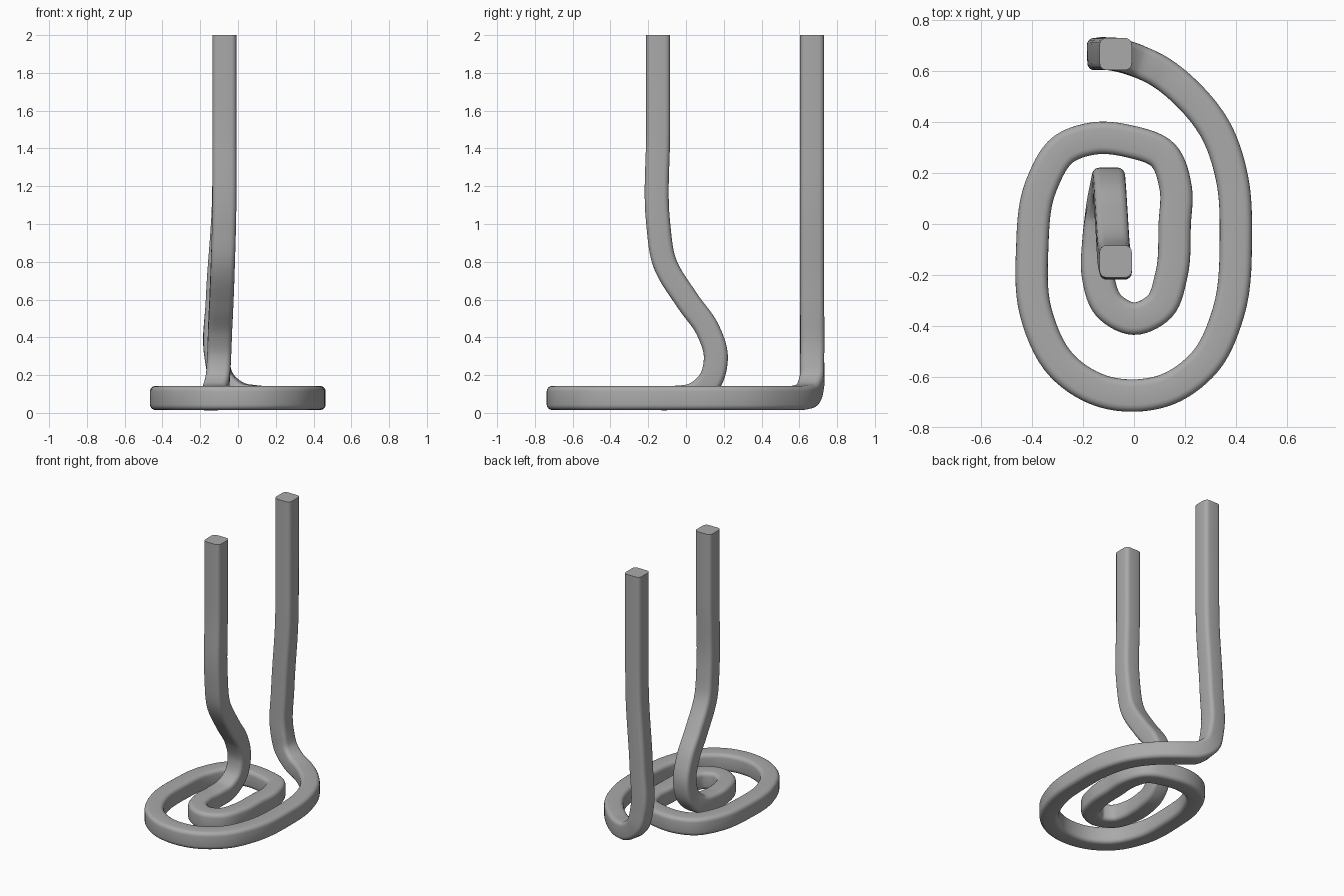
import bpy, bmesh
from math import cos, sin, radians, pi
from mathutils import Vector

cube = bpy.data.objects.get("Cube")
if cube:
    bpy.data.objects.remove(cube, do_unlink=True)

HALF, ROUND, BASE = 0.0635, 0.028, 0.079

# Centre line: x, y, z, heading of the bar in degrees
inner_leg = [(-.072, -.147, 2, -90), (-.072, -.147, 1.5, -90), (-.074, -.147, 1, -90),
             (-.08, -.115, .8, -90), (-.088, .01, .59, -90), (-.095, .115, .44, -90),
             (-.1, .158, .3, -90), (-.108, .13, .175, -90), (-.125, .05, .1, -90)]
spiral = [(-.14, -.07, -90), (-.142, -.2, -85), (-.1, -.32, -45), (0, -.372, 0),
          (.1, -.325, 50), (.147, -.2, 80), (.16, 0, 90), (.164, .14, 95),
          (.115, .27, 145), (-.02, .325, 170), (-.15, .337, 180), (-.275, .295, 215),
          (-.365, .15, 255), (-.4, -.1, 270), (-.385, -.35, 285), (-.28, -.56, 315),
          (-.13, -.655, 340), (0, -.674, 360), (.13, -.65, 380), (.28, -.54, 410),
          (.37, -.35, 435), (.4, -.05, 450), (.385, .18, 465), (.32, .37, 480),
          (.21, .51, 500)]
outer_leg = [(.09, .605, .082, 515), (0, .645, .1, 525), (-.08, .667, .17, 535),
             (-.113, .668, .29, 540), (-.107, .668, .6, 540), (-.075, .668, 1.1, 540),
             (-.072, .668, 1.5, 540), (-.072, .668, 2, 540)]
knots = [Vector(p) for p in inner_leg + [(x, y, BASE, a) for x, y, a in spiral] + outer_leg]


def smooth_path(points, steps):
    """Hermite curve with slopes weighted by chord length."""
    gaps = [(b.xyz - a.xyz).length for a, b in zip(points, points[1:])]
    chords = [(b - a) / g for a, b, g in zip(points, points[1:], gaps)]
    slopes = [chords[0]]
    for i in range(1, len(chords)):
        g, h = gaps[i - 1], gaps[i]
        slopes.append((chords[i - 1] * h + chords[i] * g) / (g + h))
    slopes.append(chords[-1])
    path = []
    for i, g in enumerate(gaps):
        for k in range(steps):
            t = k / steps
            u = 1 - t
            path.append(points[i] * (u * u * (1 + 2 * t)) + points[i + 1] * (t * t * (3 - 2 * t))
                        + slopes[i] * (g * t * u * u) - slopes[i + 1] * (g * t * t * u))
    return path + [points[-1]]


def rounded_square(half, radius, segments):
    corners = [(1, 1), (-1, 1), (-1, -1), (1, -1)]
    c = half - radius
    return [(sx * c + radius * cos(a), sy * c + radius * sin(a))
            for q, (sx, sy) in enumerate(corners)
            for a in [(q + k / segments) * pi / 2 for k in range(segments + 1)]]


# Sweep the square bar along the centre line
path = smooth_path(knots, 7)
profile = rounded_square(HALF, ROUND, 4)
bm = bmesh.new()
rings = []
for i, p in enumerate(path):
    along = (path[min(i + 1, len(path) - 1)].xyz - path[max(i - 1, 0)].xyz).normalized()
    if i in (0, len(path) - 1):
        along = Vector((0, 0, -1 if i == 0 else 1))
    a = radians(p.w)
    side = Vector((-sin(a), cos(a), 0))
    side = (side - along * side.dot(along)).normalized()
    up = along.cross(side)
    rings.append([bm.verts.new(p.xyz + side * u + up * v) for u, v in profile])

n = len(profile)
for r, s in zip(rings, rings[1:]):
    for k in range(n):
        bm.faces.new((r[k], r[(k + 1) % n], s[(k + 1) % n], s[k]))

# Flat bar ends
bm.faces.new(rings[0][::-1])
bm.faces.new(rings[-1])
bmesh.ops.recalc_face_normals(bm, faces=bm.faces)

mesh = bpy.data.meshes.new("coiled_bar")
bm.to_mesh(mesh)
bm.free()
bar = bpy.data.objects.new("coiled_bar", mesh)
bpy.context.collection.objects.link(bar)

# Plain grey finish
grey = bpy.data.materials.new("plain_grey")
grey.use_nodes = True
colour = (.4, .4, .4, 1)
grey.diffuse_color = colour
grey.node_tree.nodes["Principled BSDF"].inputs["Base Color"].default_value = colour
mesh.materials.append(grey)

bpy.ops.object.select_all(action='DESELECT')
bar.select_set(True)
bpy.context.view_layer.objects.active = bar
bpy.ops.object.shade_smooth_by_angle(angle=radians(40))
